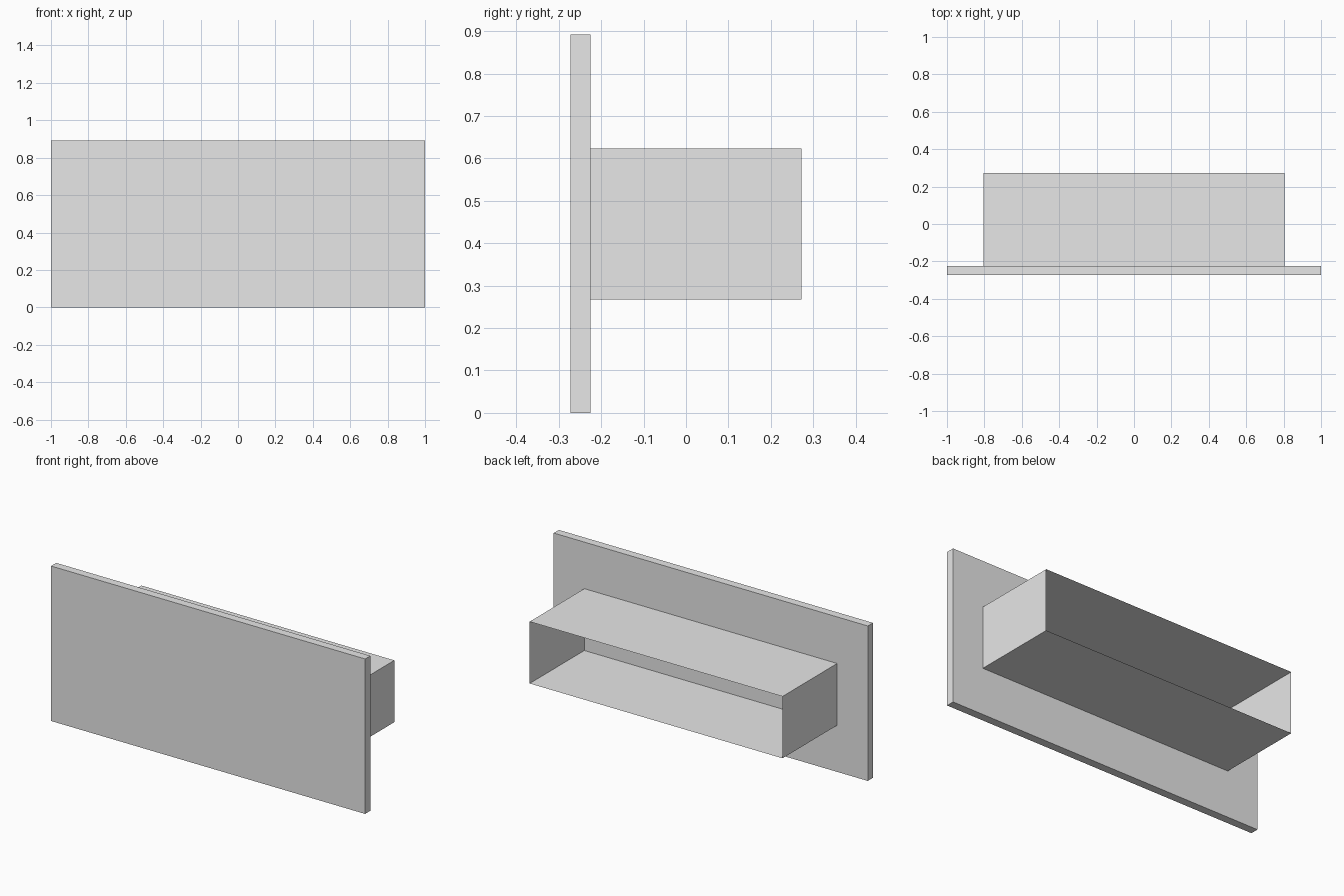
import bpy
import bmesh

cube = bpy.data.objects.get("Cube")
if cube:
    bpy.data.objects.remove(cube, do_unlink=True)

grey = bpy.data.materials.new("light_grey")
grey.use_nodes = True
grey.diffuse_color = (0.8, 0.8, 0.8, 1)
grey.node_tree.nodes["Principled BSDF"].inputs["Base Color"].default_value = (0.8, 0.8, 0.8, 1)


def box(name, low, high, open_ends=False):
    """Box between two corners; open_ends drops the faces towards -y and +y."""
    bm = bmesh.new()
    bmesh.ops.create_cube(bm, size=1)
    for v in bm.verts:
        v.co = [high[i] if v.co[i] > 0 else low[i] for i in range(3)]
    if open_ends:
        bm.normal_update()
        ends = [f for f in bm.faces if abs(f.normal.y) > 0.9]
        bmesh.ops.delete(bm, geom=ends, context='FACES_ONLY')
    mesh = bpy.data.meshes.new(name)
    bm.to_mesh(mesh)
    bm.free()
    mesh.materials.append(grey)
    obj = bpy.data.objects.new(name, mesh)
    bpy.context.collection.objects.link(obj)
    return obj


# Flat front plate
box("front_panel", (-1, -0.272, 0), (1, -0.225, 0.892))

# Thin-walled sleeve behind the plate, open at the back
box("rear_sleeve", (-0.805, -0.225, 0.268), (0.805, 0.272, 0.624), open_ends=True)
